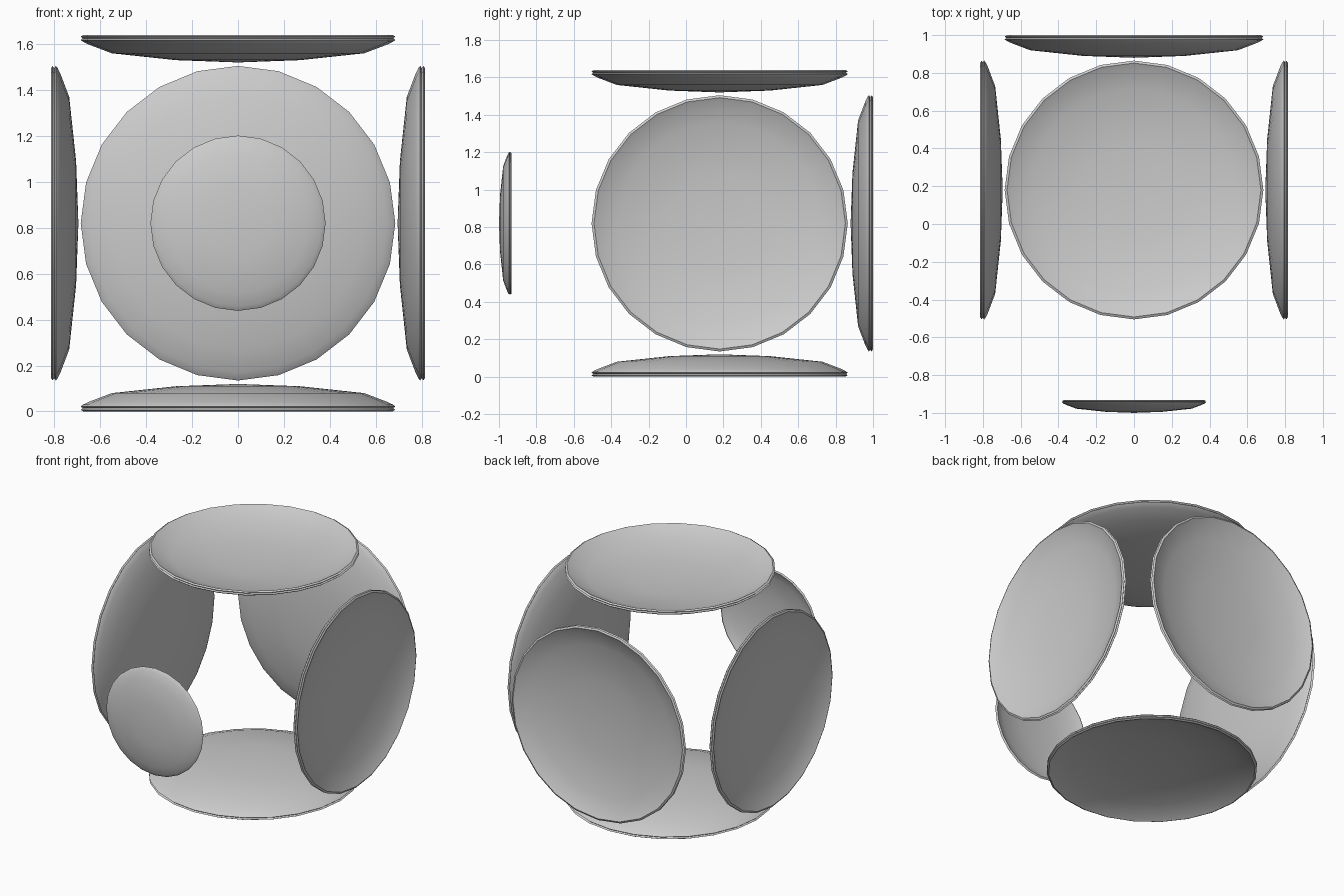
import bpy, bmesh, math
from mathutils import Vector

cube = bpy.data.objects.get("Cube")
if cube:
    bpy.data.objects.remove(cube, do_unlink=True)

# Single grey finish
grey = bpy.data.materials.new("plain grey")
grey.use_nodes = True
color = (0.6, 0.6, 0.6, 1)
grey.diffuse_color = color
grey.node_tree.nodes["Principled BSDF"].inputs["Base Color"].default_value = color

SIDES = 24
RADIUS = 0.685
# Half section (radius, height): domed face, grooved rim, hollow back
SECTION = [(0, 0.12), (0.27, 0.11), (0.55, 0.08), (0.65, 0.042),
           (0.675, 0.03), (RADIUS, 0.022), (0.676, 0.015), (RADIUS, 0.007),
           (0.672, 0), (0.65, 0.012), (0.54, 0.055), (0.26, 0.085), (0, 0.095)]


def dish(name, location, facing, scale=1.0):
    """Shallow hollow dish whose domed face points along facing."""
    bm = bmesh.new()
    points = [bm.verts.new((r, 0, z)) for r, z in SECTION]
    edges = [bm.edges.new(pair) for pair in zip(points, points[1:])]
    bmesh.ops.spin(bm, geom=points + edges, cent=(0, 0, 0), axis=(0, 0, 1),
                   angle=math.tau, steps=SIDES, use_merge=False)
    bmesh.ops.remove_doubles(bm, verts=bm.verts, dist=0.0005)
    bmesh.ops.recalc_face_normals(bm, faces=bm.faces)
    mesh = bpy.data.meshes.new(name)
    bm.to_mesh(mesh)
    bm.free()
    mesh.materials.append(grey)
    obj = bpy.data.objects.new(name, mesh)
    bpy.context.collection.objects.link(obj)
    obj.location = location
    obj.rotation_euler = Vector(facing).to_track_quat('Z', 'Y').to_euler()
    obj.scale = (scale,) * 3
    bpy.ops.object.select_all(action='DESELECT')
    obj.select_set(True)
    bpy.context.view_layer.objects.active = obj
    bpy.ops.object.shade_smooth_by_angle(angle=math.radians(35))
    return obj


MID_Y, MID_Z = 0.18, 0.82

# Five large dishes doming inward around the open centre
dish("bottom_dish", (0, MID_Y, 0), (0, 0, 1))
dish("top_dish", (0, MID_Y, 2 * MID_Z), (0, 0, -1))
for name, side in (("left_dish", 1), ("right_dish", -1)):
    dish(name, (side * 0.815, MID_Y, MID_Z), (-side, 0, 0))
dish("back_dish", (0, 1, MID_Z), (0, -1, 0))

# Small dish standing forward, doming outward
dish("front_dish", (0, -0.933, MID_Z), (0, -1, 0), 0.557)
